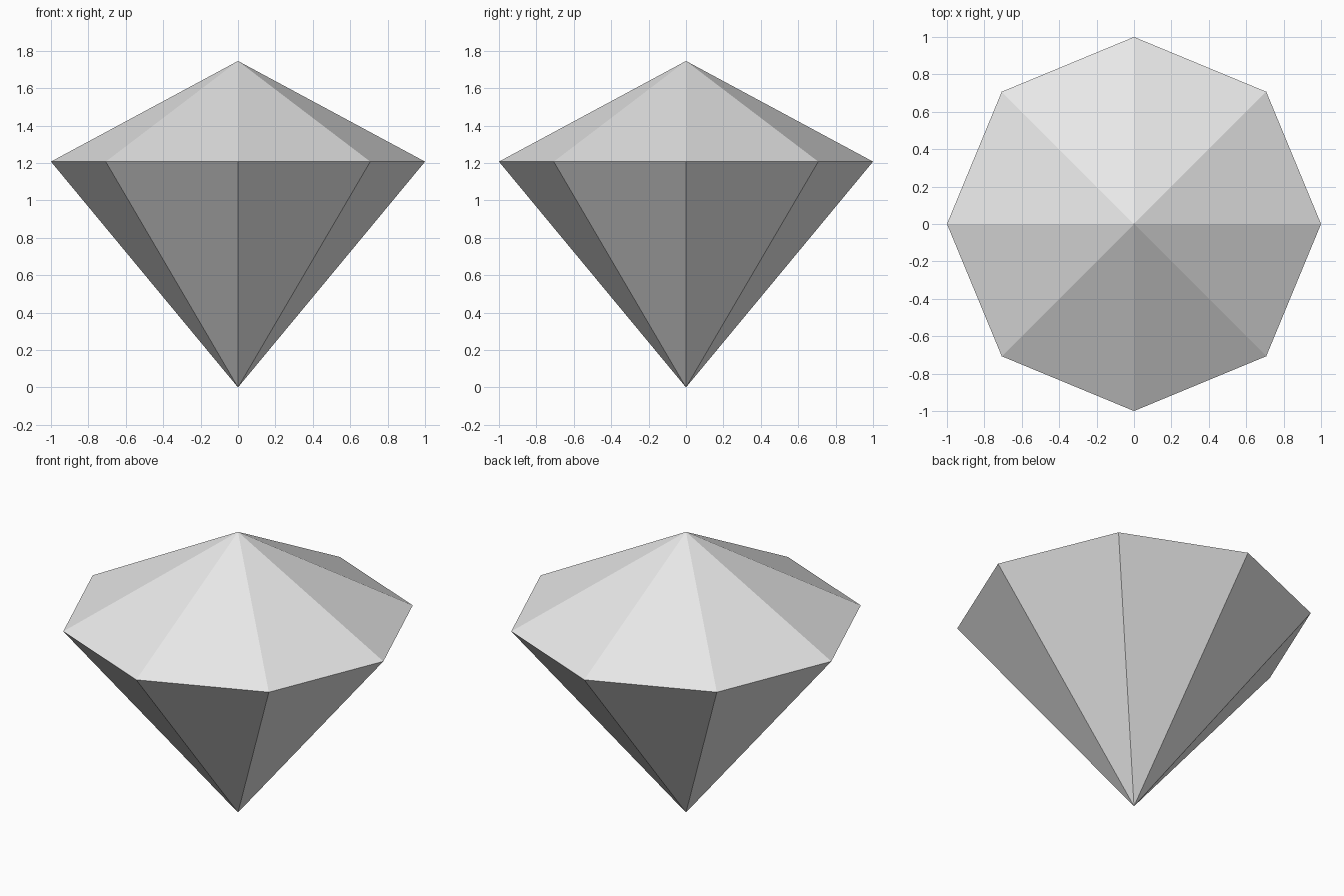
import bpy
import bmesh
from math import cos, sin, tau

cube = bpy.data.objects.get("Cube")
if cube:
    bpy.data.objects.remove(cube, do_unlink=True)

SIDES = 8
GIRDLE_Z = 1.207
TOP_Z = 1.745

# Plain grey stone
grey = bpy.data.materials.new("light_grey")
grey.use_nodes = True
colour = (0.8, 0.8, 0.8, 1)
grey.diffuse_color = colour
grey.node_tree.nodes["Principled BSDF"].inputs["Base Color"].default_value = colour

# Eight-sided girdle joined to a crown point above and a culet point below
bm = bmesh.new()
girdle = [bm.verts.new((cos(tau * i / SIDES), sin(tau * i / SIDES), GIRDLE_Z))
          for i in range(SIDES)]
crown = bm.verts.new((0, 0, TOP_Z))
culet = bm.verts.new((0, 0, 0))
for i, a in enumerate(girdle):
    b = girdle[(i + 1) % SIDES]
    bm.faces.new((a, b, crown))
    bm.faces.new((b, a, culet))
bmesh.ops.recalc_face_normals(bm, faces=bm.faces)

mesh = bpy.data.meshes.new("cut_gem")
bm.to_mesh(mesh)
bm.free()
mesh.materials.append(grey)
gem = bpy.data.objects.new("cut_gem", mesh)
bpy.context.collection.objects.link(gem)
